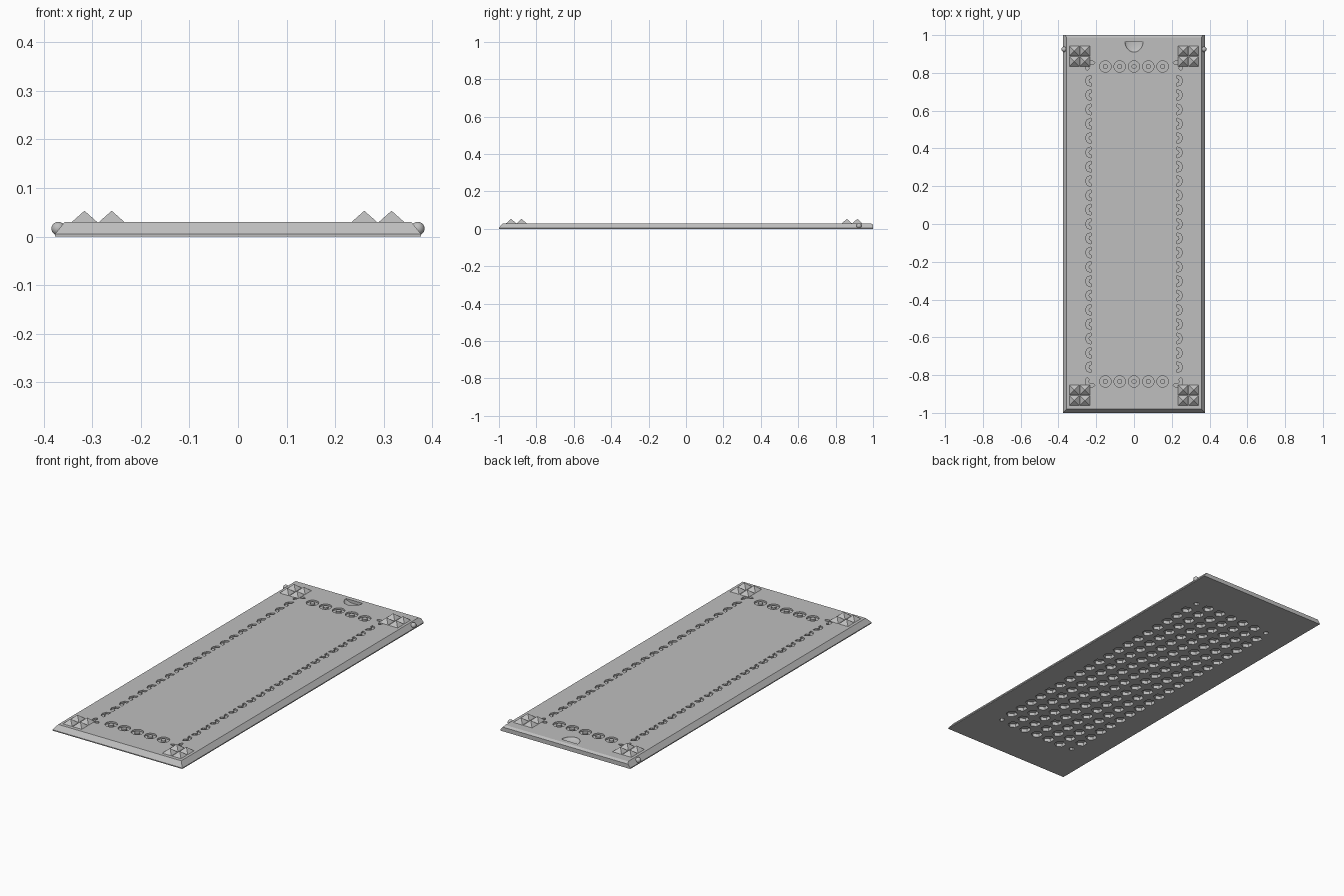
import bpy, bmesh
from math import sin, cos, pi
from mathutils import Matrix, Vector

cube = bpy.data.objects.get("Cube")
if cube:
    bpy.data.objects.remove(cube)

grey = bpy.data.materials.new("plain grey")
grey.use_nodes = True
grey.diffuse_color = (0.52, 0.52, 0.52, 1)
grey.node_tree.nodes["Principled BSDF"].inputs["Base Color"].default_value = grey.diffuse_color

TOP = 0.03
PITCH = 0.0758


def finish(bm, name, helper=False):
    bmesh.ops.recalc_face_normals(bm, faces=bm.faces)
    mesh = bpy.data.meshes.new(name)
    bm.to_mesh(mesh)
    bm.free()
    mesh.materials.append(grey)
    obj = bpy.data.objects.new(name, mesh)
    bpy.context.collection.objects.link(obj)
    if helper:
        obj.hide_render = True
        obj.hide_viewport = True
        obj.display_type = 'WIRE'
    return obj


def cut(target, cutter):
    mod = target.modifiers.new(cutter.name, 'BOOLEAN')
    mod.operation = 'DIFFERENCE'
    mod.solver = 'EXACT'
    mod.object = cutter


def ring_groove(bm, x, y, start, sweep, steps, outer=0.03, inner=0.013, floor=0.021):
    """Annular block, whole or partial, for cutting a groove in the top."""
    full = sweep > 1.99 * pi
    count = steps if full else steps + 1
    pairs = []
    for i in range(count):
        a = start + sweep * i / steps
        pairs.append([bm.verts.new((x + r * cos(a), y + r * sin(a), floor)) for r in (inner, outer)])
    faces = []
    for i in range(steps):
        p, q = pairs[i], pairs[(i + 1) % count]
        faces.append(bm.faces.new((p[0], p[1], q[1], q[0])))
    out = bmesh.ops.extrude_face_region(bm, geom=faces, use_keep_orig=True)
    moved = [g for g in out["geom"] if isinstance(g, bmesh.types.BMVert)]
    bmesh.ops.translate(bm, verts=moved, vec=(0, 0, 0.02))


# Sliding panel: sloped sides and front, softened back edge
bm = bmesh.new()
for half, front, back, z in ((0.377, -1, 1, 0), (0.377, -1, 1, 0.005),
                             (0.3634, -0.9864, 1, 0.022), (0.357, -0.98, 0.988, TOP)):
    for x in (-half, half):
        for y in (front, back):
            bm.verts.new((x, y, z))
bmesh.ops.convex_hull(bm, input=bm.verts)
bmesh.ops.dissolve_limit(bm, angle_limit=0.01, verts=bm.verts, edges=bm.edges)
panel = finish(bm, "sliding_panel")

# Border of ring grooves: full rings at the ends, outward halves along the sides
bm = bmesh.new()
for s in (-1, 1):
    for i in range(-2, 3):
        ring_groove(bm, i * PITCH, s * 11 * PITCH, 0, 2 * pi, 20)
    for j in range(-10, 11):
        ring_groove(bm, s * 3 * PITCH, j * PITCH, -pi / 2 if s > 0 else pi / 2, pi, 4)
    for t in (-1, 1):
        middle = pi / 2 - s * pi / 4
        middle = middle if t > 0 else -middle
        ring_groove(bm, s * 3 * PITCH, t * 11 * PITCH, middle - pi / 2, pi, 8)
cut(panel, finish(bm, "ring_cutter", True))

# Grid of blind hexagonal pockets underneath, smaller at the corners
bm = bmesh.new()
for i in range(-3, 4):
    for j in range(-10, 11):
        corner = abs(i) == 3 and abs(j) == 10
        radius = 0.014 if corner else 0.029
        bmesh.ops.create_cone(bm, cap_ends=True, segments=6, radius1=radius, radius2=radius,
                              depth=0.036, matrix=Matrix.Translation((i * PITCH, j * PITCH, 0)))
cut(panel, finish(bm, "pocket_cutter", True))

# Finger notch: half bowl with an upright back wall
bm = bmesh.new()
bmesh.ops.create_uvsphere(bm, u_segments=24, v_segments=16, radius=1)
out = bmesh.ops.bisect_plane(bm, geom=bm.verts[:] + bm.edges[:] + bm.faces[:],
                             plane_co=(0, 0, 0), plane_no=(0, 1, 0), clear_outer=True)
bmesh.ops.holes_fill(bm, edges=[e for e in bm.edges if e.is_boundary])
bmesh.ops.scale(bm, verts=bm.verts, vec=(0.048, 0.055, 0.016))
bmesh.ops.translate(bm, verts=bm.verts, vec=(0, 0.965, TOP))
cut(panel, finish(bm, "notch_cutter", True))

# Two by two pyramid studs at each corner
for side, s in (("left", 1), ("right", -1)):
    for end, rows in (("front", (-0.935, -0.879)), ("back", (0.86, 0.916))):
        bm = bmesh.new()
        for x in (0.26, 0.316):
            for y in rows:
                m = Matrix.Translation((s * x, y, TOP + 0.0115)) @ Matrix.Rotation(pi / 4, 4, 'Z')
                bmesh.ops.create_cone(bm, cap_ends=True, segments=4, radius1=0.0265 * 2 ** 0.5,
                                      radius2=0, depth=0.0235, matrix=m)
        finish(bm, f"{end}_{side}_studs")

    # Round detent on the side edge
    bm = bmesh.new()
    bmesh.ops.create_uvsphere(bm, u_segments=20, v_segments=12, radius=0.014,
                              matrix=Matrix.Translation((s * 0.37, 0.925, 0.0165)))
    for f in bm.faces:
        f.smooth = True
    finish(bm, f"{side}_detent")
